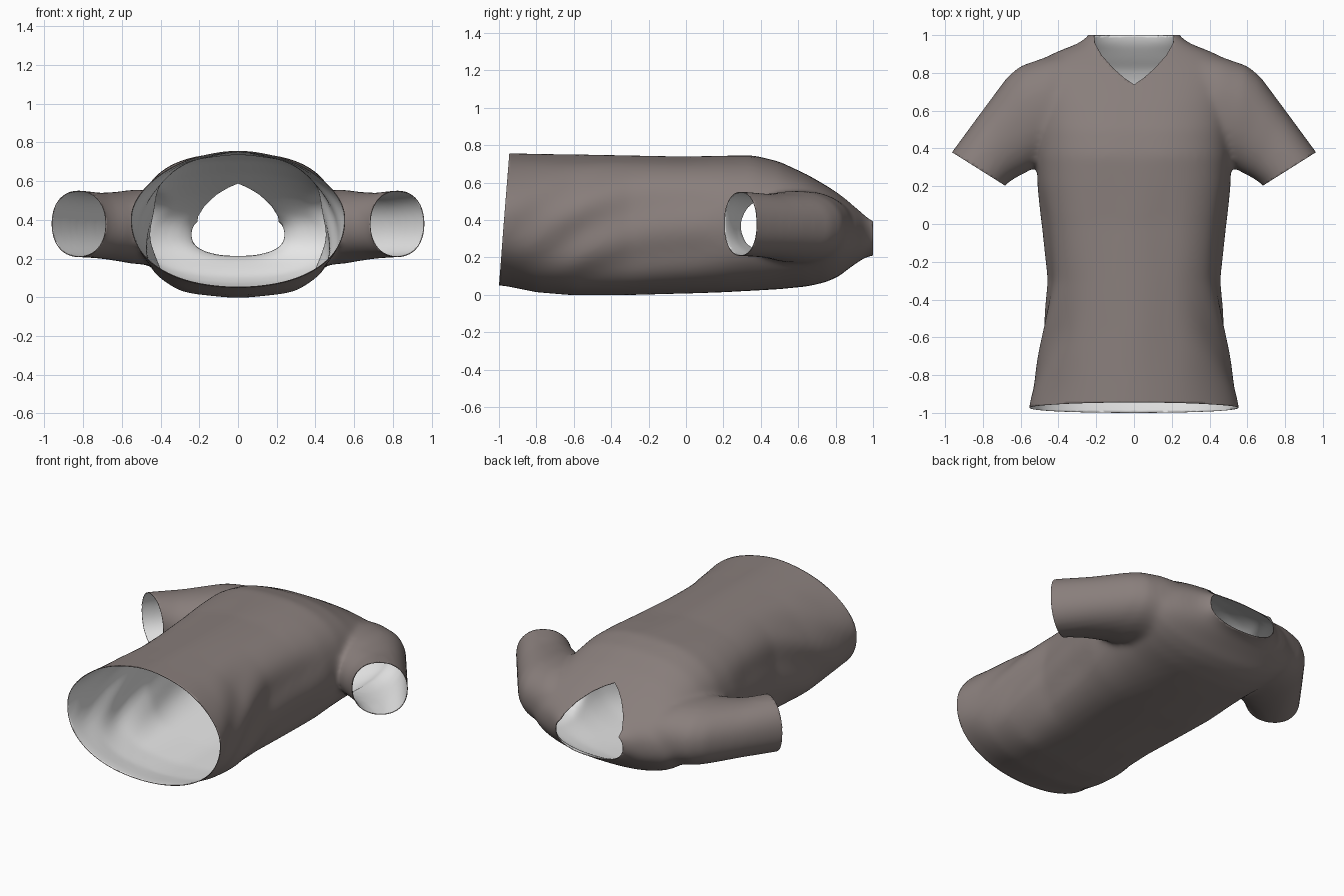
import bpy, bmesh, math
from mathutils import Vector

if "Cube" in bpy.data.objects:
    bpy.data.objects.remove(bpy.data.objects["Cube"])


def material(name, rgb):
    m = bpy.data.materials.new(name)
    m.diffuse_color = (*rgb, 1)
    m.use_nodes = True
    m.node_tree.nodes["Principled BSDF"].inputs["Base Color"].default_value = m.diffuse_color
    return m


CLOTH = material("taupe_cloth", (0.25, 0.21, 0.20))
LINING = material("pale_lining", (0.8, 0.8, 0.8))


def make_object(name, bm, index=0):
    bmesh.ops.recalc_face_normals(bm, faces=bm.faces)
    for f in bm.faces:
        f.material_index = index
    me = bpy.data.meshes.new(name)
    bm.to_mesh(me)
    bm.free()
    me.materials.append(CLOTH)
    me.materials.append(LINING)
    ob = bpy.data.objects.new(name, me)
    bpy.context.collection.objects.link(ob)
    return ob


def bake(ob):
    """Apply all modifiers of an object."""
    dg = bpy.context.evaluated_depsgraph_get()
    dg.update()
    me = bpy.data.meshes.new_from_object(ob.evaluated_get(dg))
    ob.modifiers.clear()
    ob.data = me


def ring(c, a, b, n_top=2.0, n_low=2.0, count=64):
    """Superellipse loop around c with half axes a and b."""
    pts = []
    for i in range(count):
        t = 2 * math.pi * i / count
        ct, st = math.cos(t), math.sin(t)
        e = 2 / (n_top if st > 0 else n_low)
        pts.append(c + a * math.copysign(abs(ct) ** e, ct)
                   + b * math.copysign(abs(st) ** e, st))
    return pts


def loft(bm, rings):
    loops = [[bm.verts.new(p) for p in r] for r in rings]
    for r, s in zip(loops, loops[1:]):
        for i in range(len(r)):
            j = (i + 1) % len(r)
            bm.faces.new((r[i], r[j], s[j], s[i]))
    bm.faces.new(loops[0][::-1])
    bm.faces.new(loops[-1])


bm = bmesh.new()

# torso: y, half width, back z, chest z, chest roundness, back roundness
TORSO = [(-1.08, .57, .06, .76, 1.9, 2.1), (-.95, .553, .045, .757, 1.9, 2.2),
         (-.8, .522, .015, .752, 2.0, 2.5), (-.6, .487, 0, .748, 2.1, 2.8),
         (-.3, .450, .002, .742, 2.4, 2.9), (0, .482, .010, .736, 2.5, 2.8),
         (.2, .508, .015, .742, 2.5, 2.7), (.36, .512, .022, .746, 2.5, 2.6),
         (.5, .515, .03, .712, 2.5, 2.5), (.65, .525, .045, .642, 2.5, 2.5),
         (.75, .535, .068, .584, 2.5, 2.4), (.82, .53, .10, .540, 2.4, 2.3),
         (.87, .495, .14, .503, 2.3, 2.2), (.91, .415, .168, .472, 2.4, 2.2),
         (.955, .300, .198, .442, 2.6, 2.2), (1.0, .236, .212, .425, 3, 2.3),
         (1.06, .232, .212, .42, 3, 2.3)]
loft(bm, [ring(Vector((0, y, (b + t) / 2)), Vector((w, 0, 0)),
               Vector((0, 0, (t - b) / 2)), nt, nl)
          for y, w, b, t, nt, nl in TORSO])

# sleeves: outer edge x, y, underarm edge x, y, low z, high z
SLEEVE = [(.30, .92, .25, .45, .18, .52), (.47, .882, .42, .37, .165, .555),
          (.60, .838, .52, .305, .175, .555), (.67, .78, .57, .272, .187, .545),
          (.80, .605, .63, .243, .20, .54), (.965, .38, .685, .205, .207, .553),
          (1.015, .30, .725, .125, .207, .553)]
for side in (-1, 1):
    rs = []
    for ux, uy, lx, ly, b, t in SLEEVE:
        u, l = Vector((side * ux, uy, 0)), Vector((side * lx, ly, 0))
        rs.append(ring((u + l) / 2 + Vector((0, 0, (b + t) / 2)), (u - l) / 2,
                       Vector((0, 0, (t - b) / 2)), 2.2, 2.2))
    loft(bm, rs)

# fuse torso and sleeves into one smooth body
shirt = make_object("tshirt", bm)
rm = shirt.modifiers.new("fuse", 'REMESH')
rm.mode = 'VOXEL'
rm.voxel_size = 0.016
sm = shirt.modifiers.new("soften", 'SMOOTH')
sm.factor = 0.5
sm.iterations = 20
bake(shirt)

# soft diagonal folds on the flanks and lengthwise folds down the panels
bm = bmesh.new()
bm.from_mesh(shirt.data)
bm.normal_update()
moves = []
for v in bm.verts:
    x, y, z = v.co
    if abs(x) < .56 and y < .35:
        fade = min(1, (.35 - y) / .3) * min(1, (y + 1.05) / .5)
        flank = max(0, abs(v.normal.x) - .35)
        d = .012 * flank * math.sin(22 * (z - .42 * y) + 2 * math.sin(4 * y))
        d += .003 * (1 - flank) * math.cos(20 * x)
        moves.append((v, v.normal * d * fade))
for v, d in moves:
    v.co += d
bm.to_mesh(shirt.data)
bm.free()
shirt.data.materials.clear()
shirt.data.materials.append(CLOTH)
shirt.data.materials.append(LINING)


def prism(name, outline, z0, z1):
    bm = bmesh.new()
    low = [bm.verts.new((x, y, z0)) for x, y in outline]
    top = [bm.verts.new((x, y, z1)) for x, y in outline]
    bm.faces.new(low[::-1])
    bm.faces.new(top)
    for i in range(len(low)):
        j = (i + 1) % len(low)
        bm.faces.new((low[i], low[j], top[j], top[i]))
    return make_object(name, bm, 1)


# cutters for the hem, neck and cuffs
hem = prism("hem_cutter", [(-.8, -.3), (.8, -.3), (.8, 0), (-.8, 0)], -.6, .6)
hem.location = (0, -.9725, .40)
hem.rotation_euler.x = -.078
collar = prism("collar_cutter", [(-.6, 1), (.6, 1), (.6, 1.3), (-.6, 1.3)], -.2, 1)
half = [(.05, .772), (.11, .825), (.172, .895), (.208, .96), (.222, 1.1)]
vneck = prism("neck_cutter", [(0, .738)] + half + [(-x, y) for x, y in half[::-1]], .32, 1.1)
cutters = [hem, collar, vneck]
for side in (-1, 1):
    p, e, n = Vector((.825, .293)), Vector((.846, .533)), Vector((.533, -.846))
    quad = [p - e * .25, p + e * .25, p + e * .25 + n * .3, p - e * .25 + n * .3]
    cutters.append(prism("cuff_cutter", [(side * q.x, q.y) for q in quad], 0, .9))

for c in cutters:
    c.hide_render = True
    mod = shirt.modifiers.new("trim", 'BOOLEAN')
    mod.operation = 'DIFFERENCE'
    mod.solver = 'EXACT'
    mod.object = c
bake(shirt)
for c in cutters:
    bpy.data.objects.remove(c)

# remove the cut faces so hem, neck and cuffs are open
bm = bmesh.new()
bm.from_mesh(shirt.data)
bmesh.ops.delete(bm, geom=[f for f in bm.faces if f.material_index == 1], context='FACES')
bmesh.ops.remove_doubles(bm, verts=bm.verts, dist=.0005)
bm.to_mesh(shirt.data)
bm.free()

# thin cloth with a pale inside
so = shirt.modifiers.new("cloth_thickness", 'SOLIDIFY')
so.thickness = 0.004
so.offset = -1
so.material_offset = 1
bpy.context.view_layer.objects.active = shirt
shirt.select_set(True)
bpy.ops.object.shade_smooth_by_angle(angle=math.radians(50))
